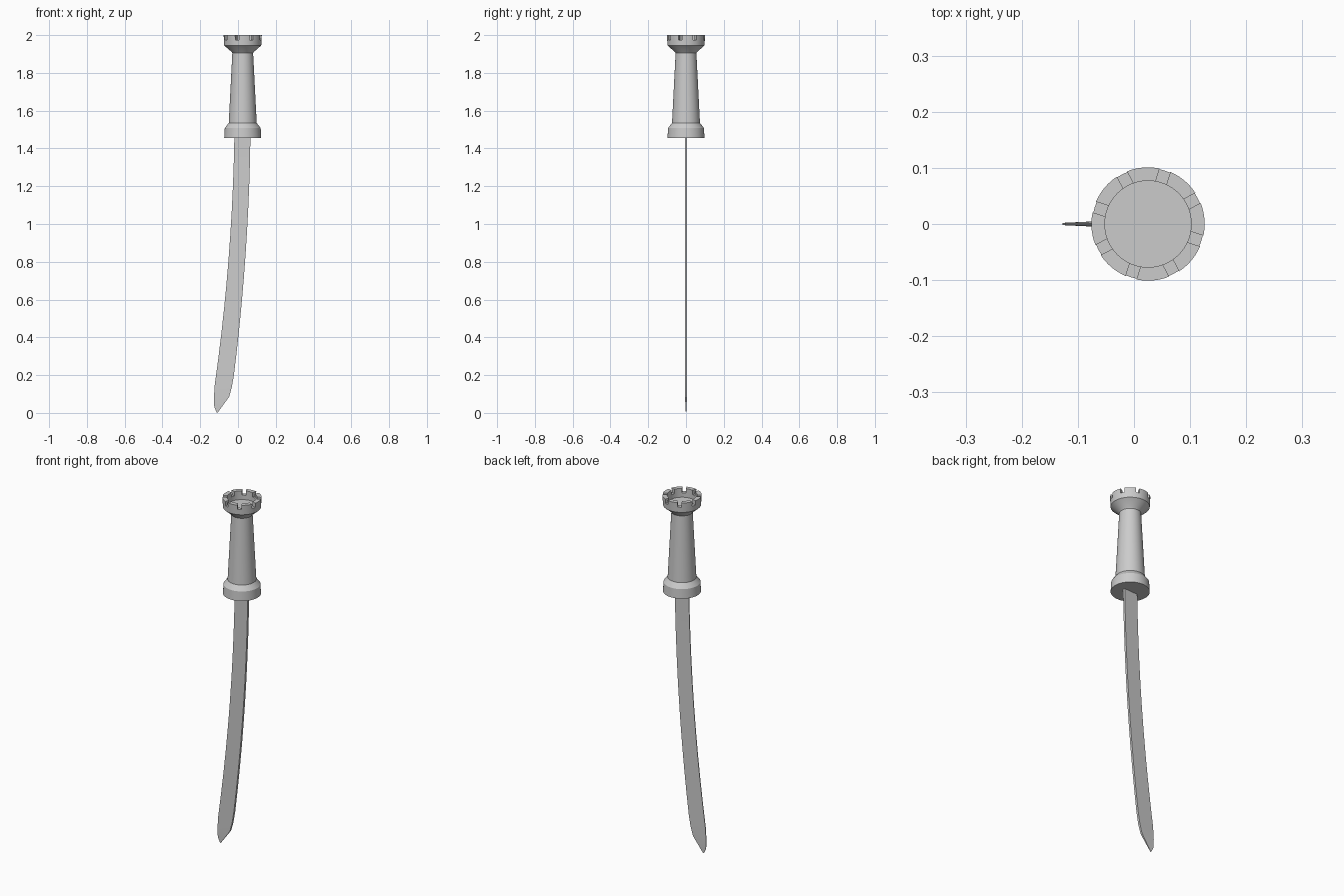
import bpy, bmesh
from math import radians, cos, sin, tau
from mathutils import Matrix

if "Cube" in bpy.data.objects:
    bpy.data.objects.remove(bpy.data.objects["Cube"])

AXIS_X = 0.025


def make_object(name, bm):
    bmesh.ops.recalc_face_normals(bm, faces=bm.faces)
    mesh = bpy.data.meshes.new(name)
    bm.to_mesh(mesh)
    bm.free()
    obj = bpy.data.objects.new(name, mesh)
    bpy.context.collection.objects.link(obj)
    return obj


def lathe(name, profile, segments=64):
    bm = bmesh.new()
    rings = [[bm.verts.new((AXIS_X + r * cos(tau * i / segments),
                            r * sin(tau * i / segments), z))
              for i in range(segments)] for r, z in profile]
    for a, b in zip(rings, rings[1:]):
        for i in range(segments):
            j = (i + 1) % segments
            bm.faces.new((a[i], a[j], b[j], b[i]))
    bm.faces.new(rings[0])
    bm.faces.new(rings[-1])
    return make_object(name, bm)


# Tower-shaped handle: base, bevel, tapered shaft, flared crown, recessed top
handle = lathe("tower_handle", [
    (0.098, 1.455), (0.095, 1.508), (0.078, 1.53), (0.074, 1.535),
    (0.055, 1.905), (0.060, 1.912), (0.098, 1.945), (0.101, 2.0),
    (0.077, 2.0), (0.077, 1.95)])

# Eight slots in the crown rim
bm = bmesh.new()
for k in range(8):
    m = (Matrix.Translation((AXIS_X, 0, 2.0))
         @ Matrix.Rotation(radians(27.5 + 45 * k), 4, 'Z')
         @ Matrix.Translation((0.09, 0, 0))
         @ Matrix.Diagonal((0.05, 0.02, 0.05, 1)))
    bmesh.ops.create_cube(bm, size=1, matrix=m)
cutter = make_object("slot_cutter", bm)
cutter.hide_render = True
cutter.hide_set(True)
mod = handle.modifiers.new("slots", 'BOOLEAN')
mod.operation = 'DIFFERENCE'
mod.solver = 'EXACT'
mod.object = cutter

# Curved blade: thin edge on the left, flat spine on the right, tapered tip
# each station: edge x, edge z, spine x, spine z, spine half thickness
stations = [(-0.019, 1.47, 0.066, 1.47, 0.0065)]
for i in range(1, 11):
    z = 1.47 - i * 0.132
    d = 1.47 - z
    stations.append((-0.019 - 0.016 * d - 0.0475 * d * d, z,
                     0.066 - 0.013 * d - 0.0405 * d * d, z + 0.005 * i, 0.0065))
stations += [(-0.1275, 0.08, -0.033, 0.135, 0.0065),
             (-0.1255, 0.032, -0.047, 0.085, 0.0055),
             (-0.114, 0.004, -0.108, 0.001, 0.001)]
bm = bmesh.new()
sections = []
for ex, ez, sx, sz, t in stations:
    e = min(t, 0.002)
    sections.append([bm.verts.new(p) for p in (
        (ex, -e, ez), (sx, -t, sz), (sx, t, sz), (ex, e, ez))])
for a, b in zip(sections, sections[1:]):
    for i in range(4):
        j = (i + 1) % 4
        bm.faces.new((a[i], a[j], b[j], b[i]))
bm.faces.new(sections[0])
bm.faces.new(sections[-1])
blade = make_object("blade", bm)

# Smooth shading with sharp edges kept
for obj in (handle, blade):
    bpy.ops.object.select_all(action='DESELECT')
    obj.select_set(True)
    bpy.context.view_layer.objects.active = obj
    if obj is handle:
        bpy.ops.object.modifier_apply(modifier="slots")
    bpy.ops.object.shade_smooth_by_angle(angle=radians(20))
